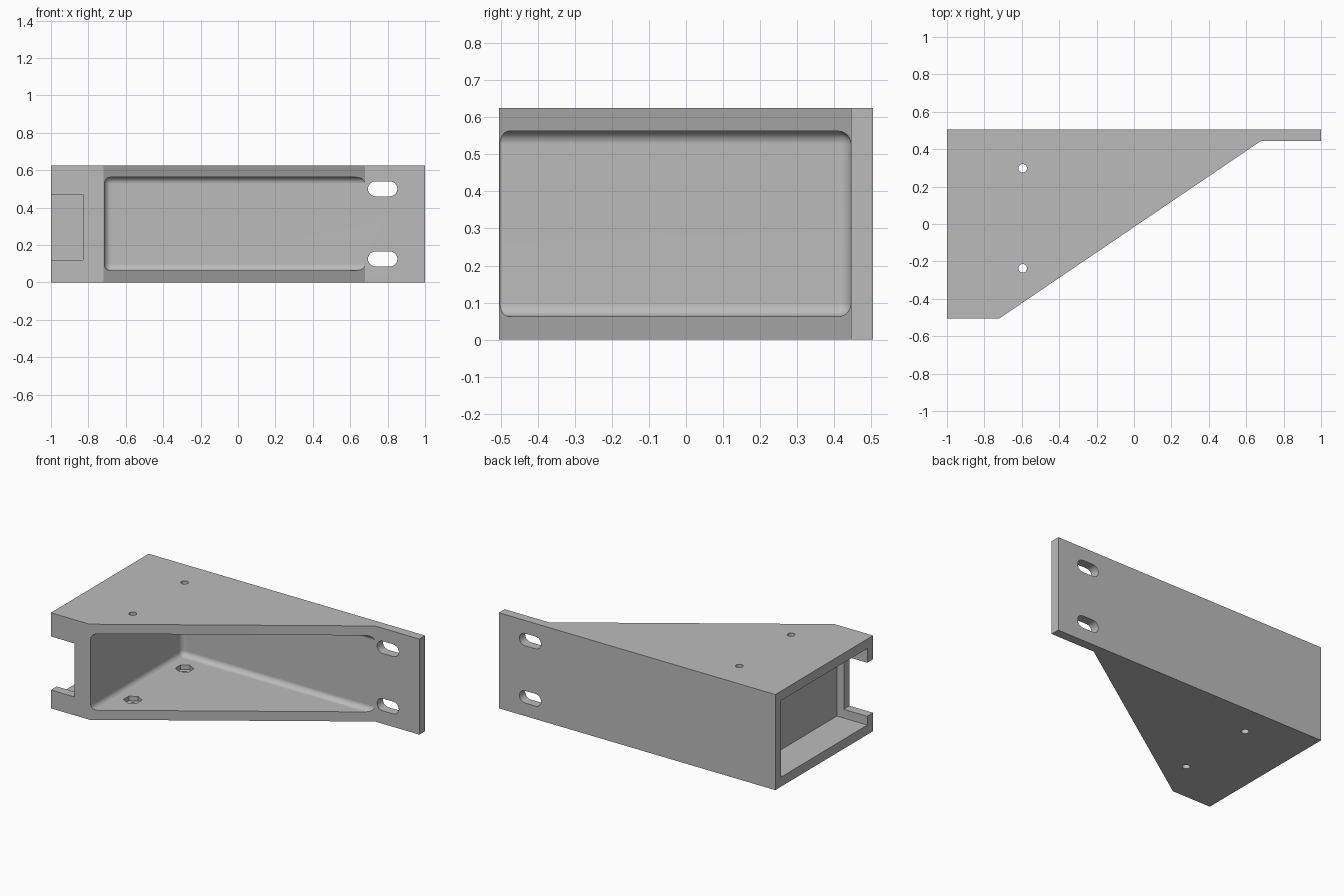
import bpy, bmesh, math
from mathutils import Matrix

cube = bpy.data.objects.get("Cube")
if cube:
    bpy.data.objects.remove(cube, do_unlink=True)

H, WALL = 0.625, 0.0625
BACK = 0.505
INNER = BACK - 0.06

grey = bpy.data.materials.new("grey")
grey.use_nodes = True
colour = (0.5, 0.5, 0.5, 1)
grey.diffuse_color = colour
grey.node_tree.nodes["Principled BSDF"].inputs["Base Color"].default_value = colour


def add_object(name, bm):
    bmesh.ops.recalc_face_normals(bm, faces=bm.faces)
    mesh = bpy.data.meshes.new(name)
    bm.to_mesh(mesh)
    bm.free()
    mesh.materials.append(grey)
    obj = bpy.data.objects.new(name, mesh)
    bpy.context.collection.objects.link(obj)
    return obj


def prism(name, outline, z0, z1, matrix=Matrix()):
    """Extrude a flat outline from z0 to z1, then place it."""
    bm = bmesh.new()
    base = bm.faces.new([bm.verts.new((x, y, z0)) for x, y in outline])
    top = bmesh.ops.extrude_face_region(bm, geom=[base])["geom"]
    verts = [g for g in top if isinstance(g, bmesh.types.BMVert)]
    bmesh.ops.translate(bm, verts=verts, vec=(0, 0, z1 - z0))
    bm.transform(matrix)
    return add_object(name, bm)


def box(name, low, high, radius=0):
    bm = bmesh.new()
    bmesh.ops.create_cube(bm, size=1)
    for v in bm.verts:
        v.co = [(a + b) / 2 + c * (b - a) for a, b, c in zip(low, high, v.co)]
    if radius:
        bmesh.ops.bevel(bm, geom=bm.edges[:], offset=radius, segments=6,
                        profile=0.5, affect='EDGES')
    return add_object(name, bm)


def ring(x, y, r, sides, start=0.0, sweep=math.tau):
    n = sides if sweep == math.tau else sides - 1
    return [(x + r * math.cos(start + sweep * i / n),
             y + r * math.sin(start + sweep * i / n)) for i in range(sides)]


# Solid bracket: deep arm end tapering to a flat mounting plate
bracket = prism("bracket", [(-1, BACK), (1, BACK), (1, INNER), (0.68, INNER),
                            (-0.72, -BACK), (-1, -BACK)], 0, H)

# Main filleted cavity, end pocket, and the notch in the pocket's front wall
cutters = [
    box("main_cavity_cutter", (-0.715, -0.8, WALL), (1.3, INNER, H - WALL), 0.035),
    box("end_pocket_cutter", (-1.2, -INNER, WALL), (-0.78, INNER, H - WALL)),
    box("front_notch_cutter", (-1.2, -0.8, 0.12), (-0.83, -0.4, 0.47)),
]

# Bolt holes through both flanges, with hexagonal nut seats inside
for i, y in enumerate((0.298, -0.237)):
    cutters.append(prism(f"bolt_hole_cutter_{i}", ring(-0.595, y, 0.023, 24), -0.1, H + 0.1))
    cutters.append(prism(f"nut_seat_cutter_{i}", ring(-0.595, y, 0.055, 6, math.pi / 6),
                         WALL - 0.03, H - WALL + 0.03))

# Rounded mounting slots through the plate
stand = Matrix.Rotation(math.pi / 2, 4, 'X')
for i, z in enumerate((0.125, H - 0.125)):
    outline = (ring(0.812, z, 0.04, 13, -math.pi / 2, math.pi)
               + ring(0.735, z, 0.04, 13, math.pi / 2, math.pi))
    cutters.append(prism(f"mounting_slot_cutter_{i}", outline, -0.7, -0.3, stand))

for c in cutters:
    c.hide_render = True
    c.hide_set(True)
    mod = bracket.modifiers.new(c.name, 'BOOLEAN')
    mod.operation, mod.solver, mod.object = 'DIFFERENCE', 'EXACT', c

# Bake the cuts, then smooth the fillets while keeping edges crisp
bpy.context.view_layer.update()
graph = bpy.context.evaluated_depsgraph_get()
baked = bpy.data.meshes.new_from_object(bracket.evaluated_get(graph))
bracket.modifiers.clear()
bracket.data = baked
for c in cutters:
    bpy.data.objects.remove(c, do_unlink=True)

bpy.ops.object.select_all(action='DESELECT')
bracket.select_set(True)
bpy.context.view_layer.objects.active = bracket
bpy.ops.object.shade_smooth_by_angle(angle=math.radians(30))
weighted = bracket.modifiers.new("even_shading", 'WEIGHTED_NORMAL')
weighted.keep_sharp = True
